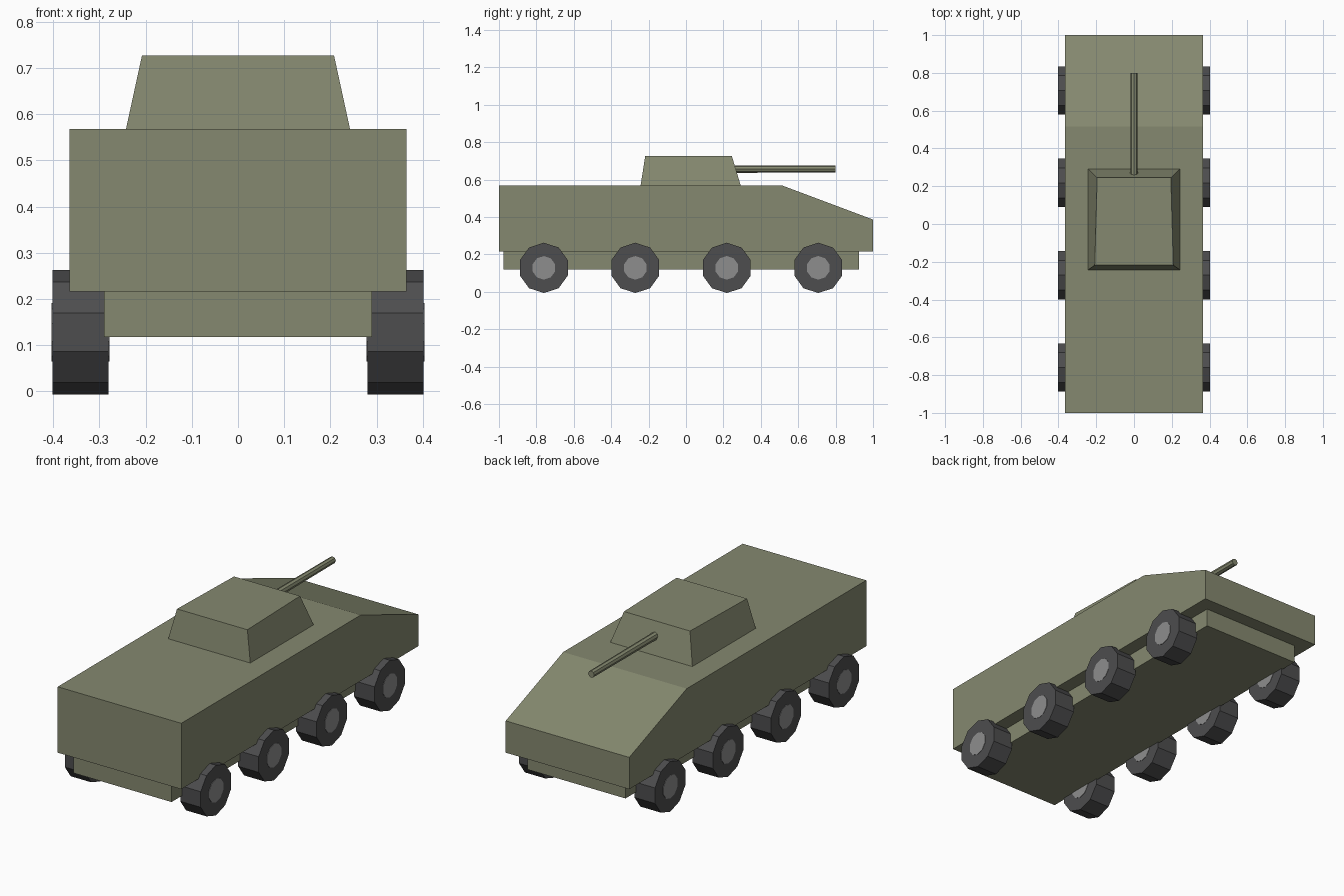
import bpy, bmesh, math
from mathutils import Matrix

if "Cube" in bpy.data.objects:
    bpy.data.objects.remove(bpy.data.objects["Cube"])


def material(name, rgb):
    m = bpy.data.materials.new(name)
    m.use_nodes = True
    m.diffuse_color = (*rgb, 1)
    m.node_tree.nodes["Principled BSDF"].inputs["Base Color"].default_value = (*rgb, 1)
    return m


olive = material("olive green", (0.235, 0.25, 0.16))
rubber = material("dark rubber", (0.075, 0.075, 0.077))
steel = material("hub grey", (0.27, 0.27, 0.27))


def finish(bm, name, mat):
    bmesh.ops.recalc_face_normals(bm, faces=bm.faces)
    mesh = bpy.data.meshes.new(name)
    bm.to_mesh(mesh)
    bm.free()
    mesh.materials.append(mat)
    obj = bpy.data.objects.new(name, mesh)
    bpy.context.collection.objects.link(obj)
    return obj


def side_profile(name, points, half_width, mat):
    """Extrude a (y, z) outline across x."""
    bm = bmesh.new()
    face = bm.faces.new([bm.verts.new((-half_width, y, z)) for y, z in points])
    ext = bmesh.ops.extrude_face_region(bm, geom=[face])["geom"]
    verts = [v for v in ext if isinstance(v, bmesh.types.BMVert)]
    bmesh.ops.translate(bm, verts=verts, vec=(2 * half_width, 0, 0))
    return finish(bm, name, mat)


def cylinder(name, sides, r1, r2, length, centre, axis, mat):
    """Cylinder along x or y with a flat side facing down."""
    bm = bmesh.new()
    turn = Matrix.Rotation(math.pi / 2, 4, "Y") if axis == "X" else Matrix.Rotation(-math.pi / 2, 4, "X")
    spin = Matrix.Rotation(math.pi / sides if axis == "X" else 0, 4, "Z")
    bmesh.ops.create_cone(bm, cap_ends=True, segments=sides, radius1=r1, radius2=r2,
                          depth=length, matrix=turn @ spin)
    obj = finish(bm, name, mat)
    obj.location = centre
    return obj


# Hull with sloped nose, and the narrower belly below it
side_profile("hull", [(-1, 0.216), (1, 0.216), (1, 0.386), (0.515, 0.568), (-1, 0.568)], 0.365, olive)
side_profile("underbody", [(-0.975, 0.118), (0.925, 0.118), (0.925, 0.218), (-0.975, 0.218)], 0.29, olive)

# Turret: tapered block, narrower at the top front
bm = bmesh.new()
bmesh.ops.create_cube(bm, size=2)
for v in bm.verts:
    front, top = v.co.y > 0, v.co.z > 0
    if top:
        half, y = (0.195, 0.245) if front else (0.208, -0.218)
    else:
        half, y = 0.243, (0.293 if front else -0.243)
    v.co = (math.copysign(half, v.co.x), y, 0.727 if top else 0.566)
finish(bm, "turret", olive)

# Gun barrel
cylinder("gun_barrel", 8, 0.02, 0.018, 0.56, (0, 0.52, 0.656), "Y", olive)

# Eight wheels with hubs that stand just proud of the tyres
for side, label in ((1, "left"), (-1, "right")):
    for i in range(4):
        centre = (side * 0.341, 0.707 - 0.489 * i, 0.128)
        cylinder(f"{label}_tyre_{i + 1}", 10, 0.1345, 0.1345, 0.121, centre, "X", rubber)
        cylinder(f"{label}_hub_{i + 1}", 10, 0.063, 0.063, 0.125, centre, "X", steel)
